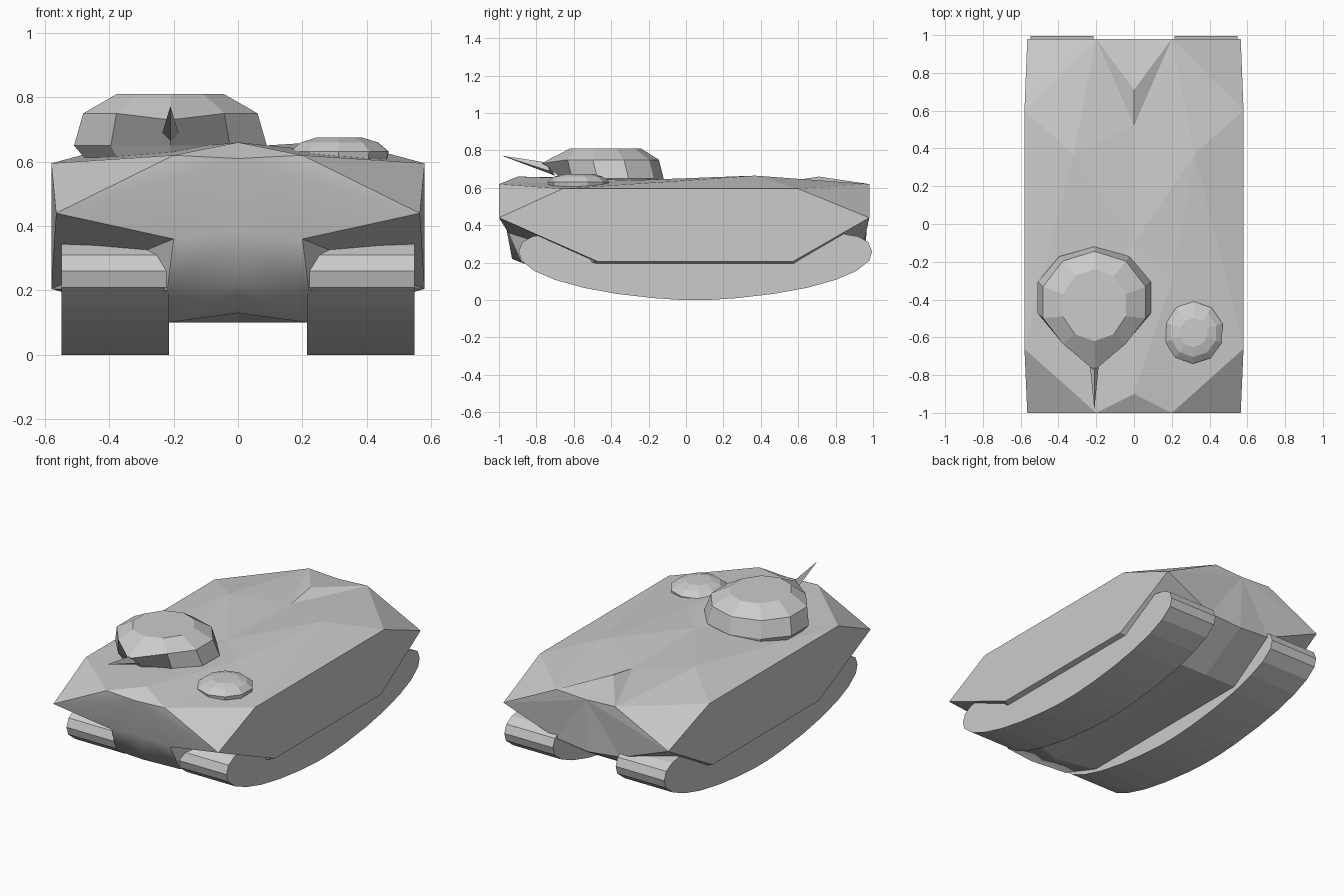
import bpy, bmesh, math
from mathutils import Vector

if "Cube" in bpy.data.objects:
    bpy.data.objects.remove(bpy.data.objects["Cube"])


def make_object(name, bm):
    bmesh.ops.remove_doubles(bm, verts=bm.verts, dist=0.0005)
    bmesh.ops.recalc_face_normals(bm, faces=bm.faces)
    mesh = bpy.data.meshes.new(name)
    bm.to_mesh(mesh)
    bm.free()
    ob = bpy.data.objects.new(name, mesh)
    bpy.context.collection.objects.link(ob)
    return ob


def loft(name, rings):
    """Skin closed rings of points and cap both ends."""
    bm = bmesh.new()
    rows = [[bm.verts.new(p) for p in ring] for ring in rings]
    for a, b in zip(rows, rows[1:]):
        for i in range(len(a)):
            j = (i + 1) % len(a)
            bm.faces.new((a[i], a[j], b[j], b[i]))
    bm.faces.new(rows[0])
    bm.faces.new(rows[-1])
    return make_object(name, bm)


def ring(cx, cy, z, rx, ry, n, turn=0.0):
    return [(cx + rx * math.cos(turn + math.tau * i / n),
             cy + ry * math.sin(turn + math.tau * i / n), z) for i in range(n)]


# Hull: faceted half shell, mirrored across x
P = {
    # deck
    'f0': (0, -1, .61), 'f1': (.2, -1, .62), 'n': (0, -.9, .66),
    't1': (.2, -.3, .64), 't0': (0, -.1, .645), 't2': (.32, .37, .665),
    'b0': (0, .52, .63), 'b1': (.2, .98, .62), 'b2': (0, .71, .66), 'b3': (0, .98, .61),
    # side plate
    's1': (.565, -1, .44), 's2': (.58, -.66, .595), 's3': (.58, .6, .595),
    's4': (.565, .98, .44), 's5': (.58, .57, .205), 's6': (.58, -.47, .205),
    # nose, belly and tail
    'p0': (0, -.96, .38), 'p1': (.2, -.95, .36), 'q0': (0, -.93, .22), 'q1': (.22, -.88, .2),
    'r0': (0, -.7, .13), 'r1': (.22, -.6, .1), 'w0': (0, .65, .1), 'w1': (.22, .65, .1),
    'u0': (0, .96, .28), 'u1': (.22, .95, .3),
}
flat = ("f0 f1 n,f1 s1 s2,f1 s2 t1,f1 t1 n,n t1 t0,t1 s2 t2,s2 s3 t2,t1 t2 t0,t0 t2 b0,"
        "t2 s3 b1,t2 b1 b0,b0 b1 b2,b2 b1 b3,b1 s3 s4,s1 s2 s3 s4 s5 s6,"
        "b3 b1 s4,b3 s4 u1,b3 u1 u0,u0 u1 w1 w0,r0 r1 w1 w0,"
        "s1 s6 p1,p1 s6 q1,q1 s6 r1,s6 s5 w1 r1,s5 s4 u1,s5 u1 w1")
smooth = "f0 f1 s1,f0 s1 p1,f0 p1 p0,p0 p1 q1 q0,q0 q1 r1 r0"
bm = bmesh.new()
for side in (1, -1):
    v = {k: bm.verts.new((side * x, y, z)) for k, (x, y, z) in P.items()}
    for group, is_smooth in ((flat, False), (smooth, True)):
        for face in group.split(','):
            bm.faces.new([v[k] for k in face.split()]).smooth = is_smooth
make_object("hull", bm)

# Tracks: boat-shaped profile extruded sideways
half = [(.8, .352), (.87, .34), (.925, .31), (.945, .26), (.93, .21), (.86, .155),
        (.75, .108), (.6, .066), (.42, .033), (.22, .01), (.07, 0)]
profile = [(.05 + y, z) for y, z in half] + [(.05 - y, z) for y, z in reversed(half)]
for side, label in ((1, "right"), (-1, "left")):
    loft(label + "_track", [[(side * x, y, z) for y, z in profile] for x in (.215, .548)])

# Turret: faceted dome with a pointed, undercut front
N = 10
turn = math.pi / 2
levels = [ring(-.21, -.38, .60, .27, .25, N, turn),
          ring(-.21, -.39, .65, .315, .27, N, turn),
          ring(-.21, -.415, .75, .285, .27, N, turn),
          ring(-.21, -.43, .81, .175, .19, N, turn)]
levels[2][N // 2] = (-.21, -.775, .73)
loft("turret", levels)

# Gun: thin tapering spike
bm = bmesh.new()
tip = bm.verts.new((-.21, -.985, .772))
base = [bm.verts.new(p) for p in ((-.21, -.74, .735), (-.185, -.73, .69),
                                  (-.21, -.70, .665), (-.235, -.73, .69))]
for i in range(4):
    bm.faces.new((base[i], base[(i + 1) % 4], tip))
bm.faces.new(base)
make_object("gun", bm)

# Hatch: small low dome
loft("hatch", [ring(.315, -.575, z, r, r * 1.03, 10, .3)
               for z, r in ((.585, .13), (.605, .155), (.632, .16), (.66, .125), (.675, .075))])
